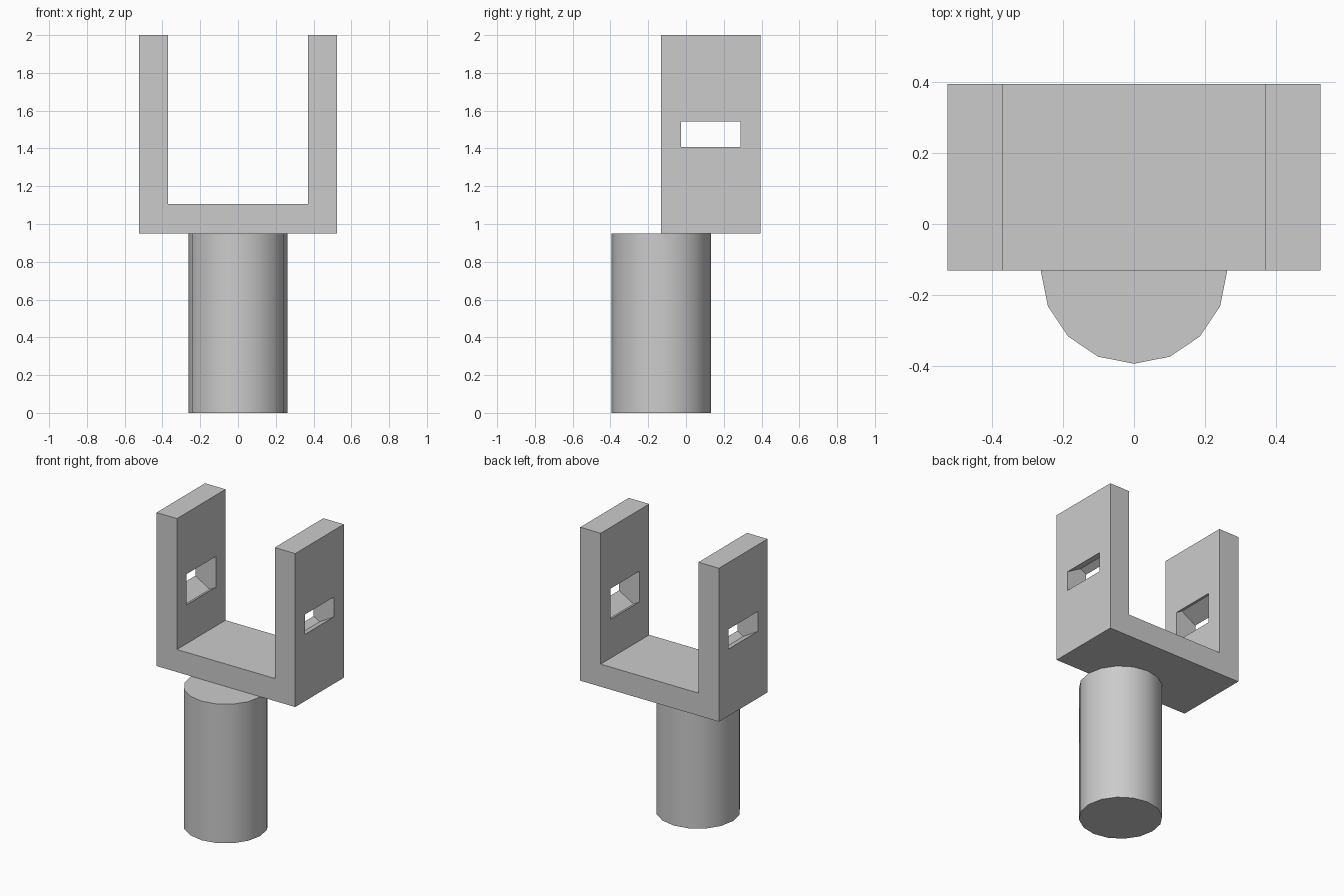
import bpy
import bmesh
import math

if "Cube" in bpy.data.objects:
    bpy.data.objects.remove(bpy.data.objects["Cube"], do_unlink=True)

UNIT = 0.2623                 # post radius; the other sizes are multiples of it
POST_TOP = 2.0 - 4 * UNIT
FORK_Y = UNIT / 2             # fork sits half a radius behind the centre

grey = bpy.data.materials.new("light grey")
grey.use_nodes = True
colour = (0.6, 0.6, 0.6, 1)
grey.diffuse_color = colour
grey.node_tree.nodes["Principled BSDF"].inputs["Base Color"].default_value = colour


def prism(name, profile, y0, y1):
    """Extrude an (x, z) outline from y0 to y1."""
    bm = bmesh.new()
    face = bm.faces.new([bm.verts.new((x, y0, z)) for x, z in profile])
    ext = bmesh.ops.extrude_face_region(bm, geom=[face])
    moved = [v for v in ext["geom"] if isinstance(v, bmesh.types.BMVert)]
    bmesh.ops.translate(bm, verts=moved, vec=(0, y1 - y0, 0))
    bmesh.ops.recalc_face_normals(bm, faces=bm.faces)
    mesh = bpy.data.meshes.new(name)
    bm.to_mesh(mesh)
    bm.free()
    mesh.materials.append(grey)
    obj = bpy.data.objects.new(name, mesh)
    bpy.context.collection.objects.link(obj)
    return obj


def activate(obj):
    bpy.ops.object.select_all(action="DESELECT")
    obj.select_set(True)
    bpy.context.view_layer.objects.active = obj


# Round post, set towards the front
bpy.ops.mesh.primitive_cylinder_add(vertices=16, radius=UNIT, depth=POST_TOP,
                                    location=(0, -FORK_Y, POST_TOP / 2))
post = bpy.context.object
post.name = "post"
post.data.materials.append(grey)
bpy.ops.object.shade_smooth_by_angle(angle=math.radians(30))

# U-shaped fork
outer, inner, floor = 2 * UNIT, 0.37, 1.105
half = [(outer, POST_TOP), (outer, 2), (inner, 2), (inner, floor)]
fork = prism("fork", half + [(-x, z) for x, z in reversed(half)],
             FORK_Y - UNIT, FORK_Y + UNIT)

# Hexagonal slot through each arm
slot_z, slot_r, slot_half = POST_TOP + 2 * UNIT, UNIT / 2, 0.6 * UNIT
for side in (-1, 1):
    hexagon = [(side * 0.415 + slot_r * math.sin(i * math.pi / 3),
                slot_z + slot_r * math.cos(i * math.pi / 3)) for i in range(6)]
    cutter = prism("slot_cutter", hexagon, FORK_Y - slot_half, FORK_Y + slot_half)
    cutter.hide_render = True
    mod = fork.modifiers.new("slot", "BOOLEAN")
    mod.operation = "DIFFERENCE"
    mod.solver = "EXACT"
    mod.object = cutter
    activate(fork)
    bpy.ops.object.modifier_apply(modifier=mod.name)
    bpy.data.objects.remove(cutter, do_unlink=True)
